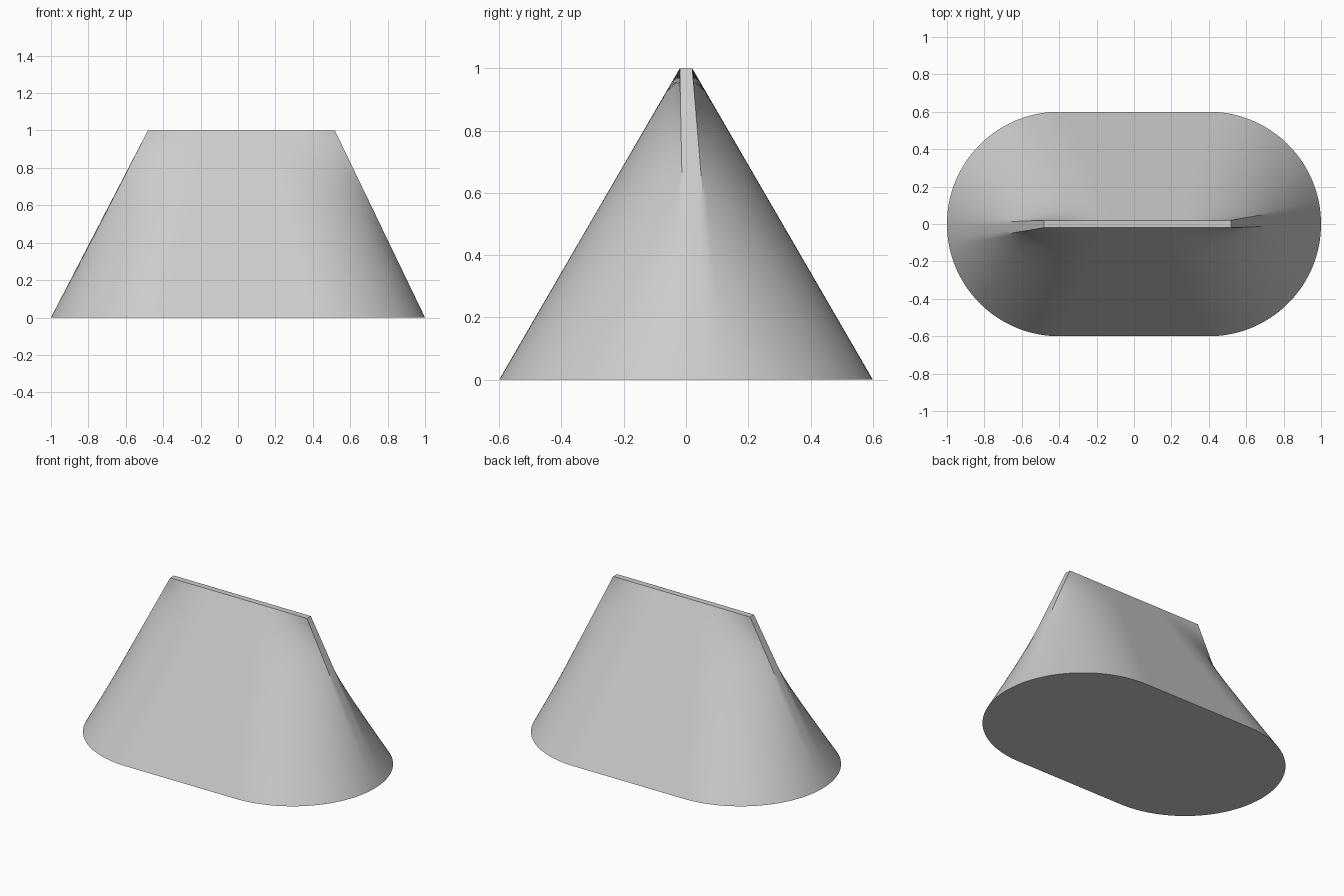
import bpy, bmesh, math
from mathutils import Vector

cube = bpy.data.objects.get("Cube")
if cube:
    bpy.data.objects.remove(cube, do_unlink=True)

RADIUS, HALF = 0.6, 0.4                # rounded base: end radius, half straight length
X0, X1, THIN = -0.482, 0.518, 0.02     # narrow top strip
ROWS = 24
ARC = math.pi * RADIUS
BASE_LENGTH = 2 * ARC + 4 * HALF


def base_point(t):
    """Point on the rounded base outline by arc length, starting at +x."""
    s = (t % 1) * BASE_LENGTH
    sign = 1
    if s >= BASE_LENGTH / 2:           # second half is the first turned by 180 degrees
        s -= BASE_LENGTH / 2
        sign = -1
    if s < ARC / 2:
        a = s / RADIUS
        p = Vector((HALF + RADIUS * math.cos(a), RADIUS * math.sin(a), 0))
    elif s < ARC / 2 + 2 * HALF:
        p = Vector((HALF - (s - ARC / 2), RADIUS, 0))
    else:
        a = (s - 2 * HALF) / RADIUS
        p = Vector((-HALF + RADIUS * math.cos(a), RADIUS * math.sin(a), 0))
    return p * sign


# Matching points round the top strip and the base, by share of outline length
corners = [Vector(c) for c in ((X1, -THIN, 1), (X1, THIN, 1), (X0, THIN, 1), (X0, -THIN, 1))]
sides = list(zip(corners, corners[1:] + corners[:1]))
top_length = sum((b - a).length for a, b in sides)
pairs, run = [], 0.0
for a, b in sides:
    length = (b - a).length
    steps = 4 if length < 0.1 else 96
    for i in range(steps):
        f = i / steps
        pairs.append((base_point((run + f * length) / top_length), a.lerp(b, f)))
    run += length

# Straight-ruled wall between the two outlines, with caps
bm = bmesh.new()
rings = [[bm.verts.new(lo.lerp(hi, r / ROWS)) for lo, hi in pairs] for r in range(ROWS + 1)]
n = len(pairs)
for low, high in zip(rings, rings[1:]):
    for i in range(n):
        j = (i + 1) % n
        bm.faces.new((low[i], low[j], high[j], high[i]))
bm.faces.new(rings[0][::-1])
bm.faces.new(rings[-1])
mesh = bpy.data.meshes.new("lofted_wedge")
bm.to_mesh(mesh)
bm.free()
wedge = bpy.data.objects.new("lofted_wedge", mesh)
bpy.context.collection.objects.link(wedge)

# Plain grey
grey = bpy.data.materials.new("light_grey")
grey.use_nodes = True
colour = (0.6, 0.6, 0.6, 1)
grey.diffuse_color = colour
grey.node_tree.nodes["Principled BSDF"].inputs["Base Color"].default_value = colour
mesh.materials.append(grey)

bpy.ops.object.select_all(action="DESELECT")
wedge.select_set(True)
bpy.context.view_layer.objects.active = wedge
bpy.ops.object.shade_smooth_by_angle(angle=math.radians(30))
